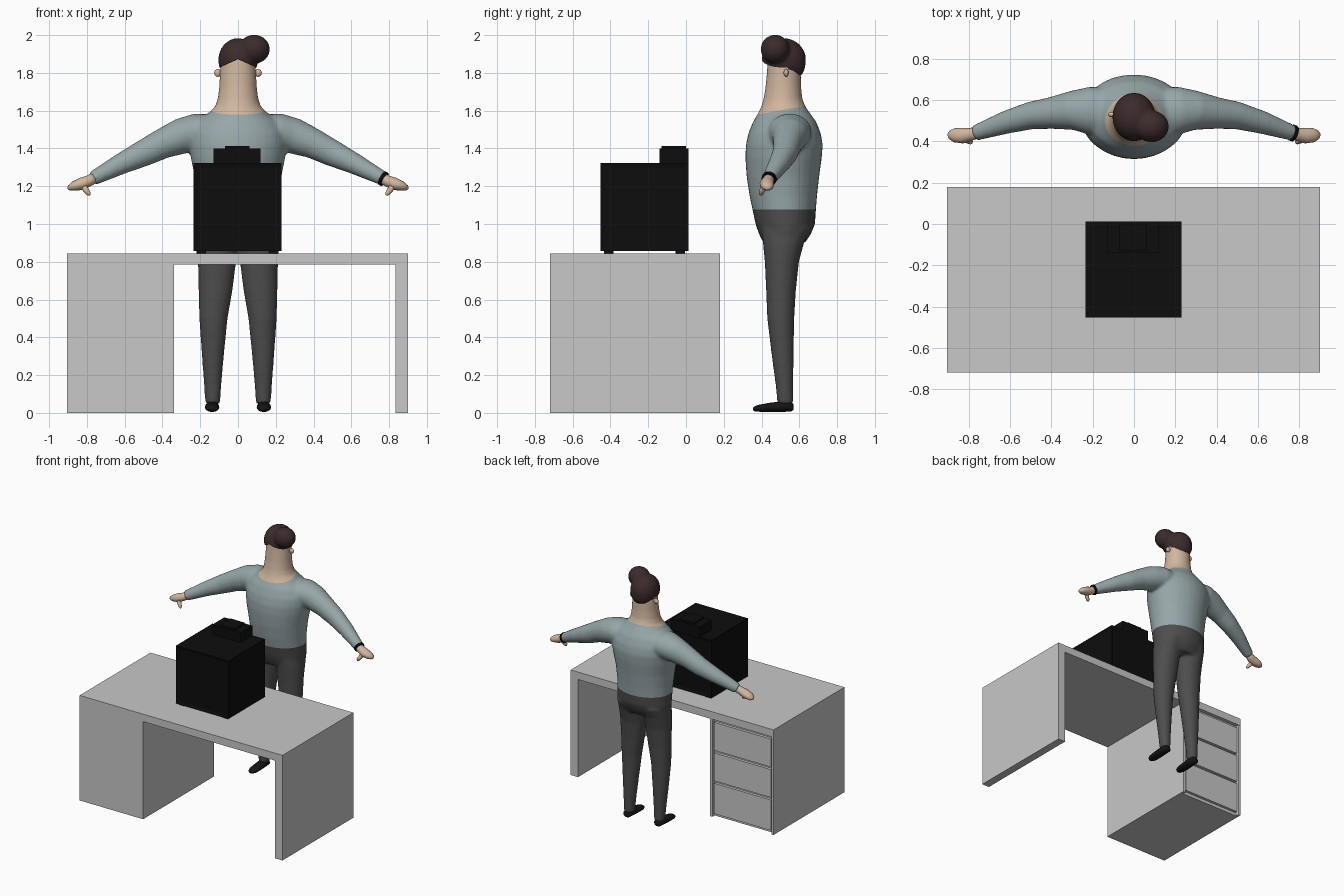
import bpy, bmesh, math
from mathutils import Vector, Matrix

if "Cube" in bpy.data.objects:
    bpy.data.objects.remove(bpy.data.objects["Cube"])


def material(name, color):
    m = bpy.data.materials.new(name)
    m.diffuse_color = (*color, 1)
    m.use_nodes = True
    m.node_tree.nodes["Principled BSDF"].inputs["Base Color"].default_value = m.diffuse_color
    return m


DESK = material("desk grey", (0.58, 0.58, 0.58))
BLACK = material("machine black", (0.004, 0.004, 0.004))
SWEATER = material("sweater blue grey", (0.31, 0.385, 0.40))
SKIN = material("skin", (0.64, 0.47, 0.34))
TROUSERS = material("trouser grey", (0.075, 0.075, 0.075))
HAIR = material("hair brown", (0.045, 0.024, 0.025))
SHOE = material("shoe black", (0.008, 0.007, 0.007))


def finish(name, bm, mats, smooth=False):
    bmesh.ops.recalc_face_normals(bm, faces=bm.faces[:])
    me = bpy.data.meshes.new(name)
    bm.to_mesh(me)
    bm.free()
    for m in mats:
        me.materials.append(m)
    me.polygons.foreach_set("use_smooth", [smooth] * len(me.polygons))
    ob = bpy.data.objects.new(name, me)
    bpy.context.collection.objects.link(ob)
    return ob


def add_box(bm, x0, x1, y0, y1, z0, z1):
    mat = (Matrix.Translation(((x0 + x1) / 2, (y0 + y1) / 2, (z0 + z1) / 2))
           @ Matrix.Diagonal((x1 - x0, y1 - y0, z1 - z0, 1)))
    bmesh.ops.create_cube(bm, size=1, matrix=mat)


def boxes(name, dims, mat):
    bm = bmesh.new()
    for d in dims:
        add_box(bm, *d)
    return finish(name, bm, [mat])


def loft(bm, rings, up, axis=None, n=24):
    """Skin elliptical rings (x, y, z, half width, half height) along a path."""
    pts = [Vector(r[:3]) for r in rings]
    loops = []
    for i, r in enumerate(rings):
        t = Vector(axis) if axis else pts[min(i + 1, len(pts) - 1)] - pts[max(i - 1, 0)]
        t.normalize()
        v = Vector(up)
        v = (v - t * v.dot(t)).normalized()
        u = v.cross(t)
        loops.append([bm.verts.new(pts[i] + u * r[3] * math.cos(a) + v * r[4] * math.sin(a))
                      for a in (2 * math.pi * k / n for k in range(n))])
    for a, b in zip(loops, loops[1:]):
        for k in range(n):
            bm.faces.new((a[k], a[(k + 1) % n], b[(k + 1) % n], b[k]))
    bm.faces.new(loops[0])
    bm.faces.new(loops[-1][::-1])


def column(bm, rows, n=32):
    """Vertical loft from (z, centre x, half width, front y, back y)."""
    loft(bm, [(x, (f + b) / 2, z, w, (b - f) / 2) for z, x, w, f, b in rows],
         (0, 1, 0), (0, 0, 1), n)


def ball(bm, c, r, seg=24):
    bmesh.ops.create_uvsphere(bm, u_segments=seg, v_segments=seg // 2, radius=1,
                              matrix=Matrix.Translation(c) @ Matrix.Diagonal((*r, 1)))


def fuse(bm, voxel, iterations):
    """Merge overlapping shapes into one soft skin and return it as bmesh."""
    ob = finish("fuse_helper", bm, [])
    m = ob.modifiers.new("fuse", 'REMESH')
    m.mode, m.voxel_size = 'VOXEL', voxel
    s = ob.modifiers.new("soften", 'SMOOTH')
    s.factor, s.iterations = 0.5, iterations
    bpy.context.view_layer.update()
    ev = ob.evaluated_get(bpy.context.evaluated_depsgraph_get())
    out = bmesh.new()
    out.from_mesh(ev.to_mesh())
    ev.to_mesh_clear()
    bpy.data.objects.remove(ob)
    return out


def split(bm, co, no):
    bmesh.ops.bisect_plane(bm, geom=bm.verts[:] + bm.edges[:] + bm.faces[:],
                           plane_co=co, plane_no=no)


# Desk: slab, pedestal, side panel and drawers
boxes("desk_top", [(-0.905, 0.90, -0.72, 0.18, 0.785, 0.845)], DESK)
boxes("desk_side_panel", [(0.835, 0.90, -0.72, 0.18, 0, 0.785)], DESK)
boxes("desk_pedestal", [(-0.905, -0.34, -0.72, 0.15, 0, 0.785),
                        (-0.905, -0.885, 0.15, 0.178, 0, 0.785),
                        (-0.36, -0.34, 0.15, 0.178, 0, 0.785)], DESK)
boxes("drawer_fronts", [(-0.875, -0.37, 0.15, 0.172, z0, z1)
                        for z0, z1 in ((0.025, 0.27), (0.29, 0.515), (0.535, 0.76))], DESK)

# Desktop machine: cabinet with recessed side panels, feet and upper unit
bm = bmesh.new()
add_box(bm, -0.235, 0.23, -0.452, 0.012, 0.857, 1.322)
sides = [f for f in bm.faces if abs(f.normal.z) < 0.5]
bmesh.ops.inset_individual(bm, faces=sides, thickness=0.032, depth=-0.006)
finish("machine_cabinet", bm, [BLACK])
boxes("machine_feet", [(x, x + 0.05, y, y + 0.05, 0.845, 0.858)
                       for x in (-0.22, 0.165) for y in (-0.435, -0.055)], BLACK)
boxes("machine_upper_unit", [(-0.13, 0.12, -0.14, 0.012, 1.32, 1.40),
                             (-0.07, 0.06, -0.13, 0.0, 1.40, 1.413)], BLACK)

# Body: torso with neck and head, hips, arms and legs fused together
bm = bmesh.new()
column(bm, [(0.90, 0, 0.205, 0.41, 0.63), (0.95, 0, 0.213, 0.385, 0.663),
            (1.0, 0, 0.216, 0.368, 0.683), (1.075, 0, 0.215, 0.352, 0.688),
            (1.15, 0, 0.219, 0.336, 0.694), (1.25, 0, 0.23, 0.321, 0.705),
            (1.35, 0, 0.25, 0.314, 0.719), (1.42, 0, 0.26, 0.317, 0.724),
            (1.48, 0, 0.255, 0.33, 0.714), (1.54, 0, 0.22, 0.354, 0.69),
            (1.58, 0, 0.165, 0.378, 0.662), (1.62, 0, 0.122, 0.398, 0.633),
            (1.66, 0, 0.108, 0.41, 0.617), (1.72, 0, 0.100, 0.42, 0.61),
            (1.80, 0, 0.096, 0.428, 0.608), (1.87, 0, 0.092, 0.432, 0.605),
            (1.92, 0, 0.07, 0.455, 0.585)])
for s in (-1, 1):
    loft(bm, [(s * x, y, z, a, b) for x, y, z, a, b in (
        (0.12, 0.54, 1.49, 0.12, 0.09), (0.22, 0.55, 1.485, 0.115, 0.10),
        (0.30, 0.55, 1.465, 0.095, 0.095), (0.40, 0.537, 1.425, 0.077, 0.08),
        (0.50, 0.525, 1.375, 0.067, 0.071), (0.62, 0.492, 1.318, 0.056, 0.056),
        (0.77, 0.44, 1.24, 0.038, 0.038))], (0, 0, 1))
    column(bm, [(0.98, s * 0.105, 0.10, 0.40, 0.66), (0.90, s * 0.108, 0.105, 0.407, 0.625),
                (0.80, s * 0.111, 0.101, 0.417, 0.598), (0.65, s * 0.119, 0.090, 0.424, 0.582),
                (0.50, s * 0.130, 0.075, 0.43, 0.573), (0.30, s * 0.133, 0.058, 0.454, 0.57),
                (0.15, s * 0.134, 0.046, 0.474, 0.568), (0.045, s * 0.134, 0.039, 0.484, 0.568)])
body = fuse(bm, 0.011, 6)
# Waist and collar lines
collar, collar_no = Vector((0, 0.52, 1.605)), Vector((0, -0.18, 1))
split(body, (0, 0, 1.077), (0, 0, 1))
split(body, collar, collar_no)
for f in body.faces:
    c = f.calc_center_median()
    f.material_index = 1 if c.z < 1.077 else 2 if (c - collar).dot(collar_no) > 0 else 0
finish("body", body, [SWEATER, TROUSERS, SKIN], True)

# Hair: cap, swept quiff and nape, opened over the forehead
bm = bmesh.new()
ball(bm, (0, 0.518, 1.868), (0.105, 0.118, 0.116))
ball(bm, (0.085, 0.472, 1.925), (0.084, 0.077, 0.077))
ball(bm, (0, 0.565, 1.852), (0.086, 0.068, 0.088))
hair = fuse(bm, 0.009, 5)
for s in (-1, 1):
    split(hair, (0, 0, 1.872), (s * 0.45, 0, 1))
split(hair, (0, 0.54, 0), (0, 1, 0))
cut = [f for f in hair.faces if (c := f.calc_center_median()).y < 0.54
       and c.z < 1.872 - 0.45 * abs(c.x)]
bmesh.ops.delete(hair, geom=cut, context='FACES')
finish("hair", hair, [HAIR], True)

for side, s in (("left", -1), ("right", 1)):
    # Ear
    bm = bmesh.new()
    ball(bm, (s * 0.106, 0.53, 1.80), (0.02, 0.013, 0.021), 16)
    finish(side + "_ear", bm, [SKIN], True)

    # Hand with thumb
    bm = bmesh.new()
    loft(bm, [(s * x, y, z, a, b) for x, y, z, a, b in (
        (0.745, 0.448, 1.253, 0.028, 0.028), (0.79, 0.434, 1.228, 0.031, 0.030),
        (0.83, 0.428, 1.212, 0.038, 0.033), (0.87, 0.43, 1.20, 0.034, 0.025),
        (0.892, 0.434, 1.191, 0.022, 0.016), (0.90, 0.436, 1.187, 0.008, 0.006))],
        (0, 0, 1), n=16)
    loft(bm, [(s * x, y, z, a, a) for x, y, z, a in (
        (0.825, 0.42, 1.21, 0.016), (0.805, 0.405, 1.18, 0.016),
        (0.79, 0.397, 1.16, 0.012), (0.784, 0.395, 1.152, 0.004))], (0, 1, 0), n=12)
    finish(side + "_hand", bm, [SKIN], True)

    # Shoe
    bm = bmesh.new()
    loft(bm, [(s * 0.137, y, z, a, b) for y, z, a, b in (
        (0.568, 0.031, 0.02, 0.016), (0.555, 0.033, 0.033, 0.026),
        (0.50, 0.033, 0.037, 0.028), (0.44, 0.029, 0.038, 0.024),
        (0.39, 0.025, 0.036, 0.019), (0.365, 0.022, 0.025, 0.014),
        (0.354, 0.02, 0.009, 0.006))], (0, 0, 1), (0, -1, 0), 20)
    finish(side + "_shoe", bm, [SHOE], True)

# Wrist band
bm = bmesh.new()
loft(bm, [(0.762, 0.443, 1.244, 0.040, 0.040), (0.776, 0.438, 1.236, 0.040, 0.040)],
     (0, 0, 1), n=20)
finish("wrist_band", bm, [BLACK])
